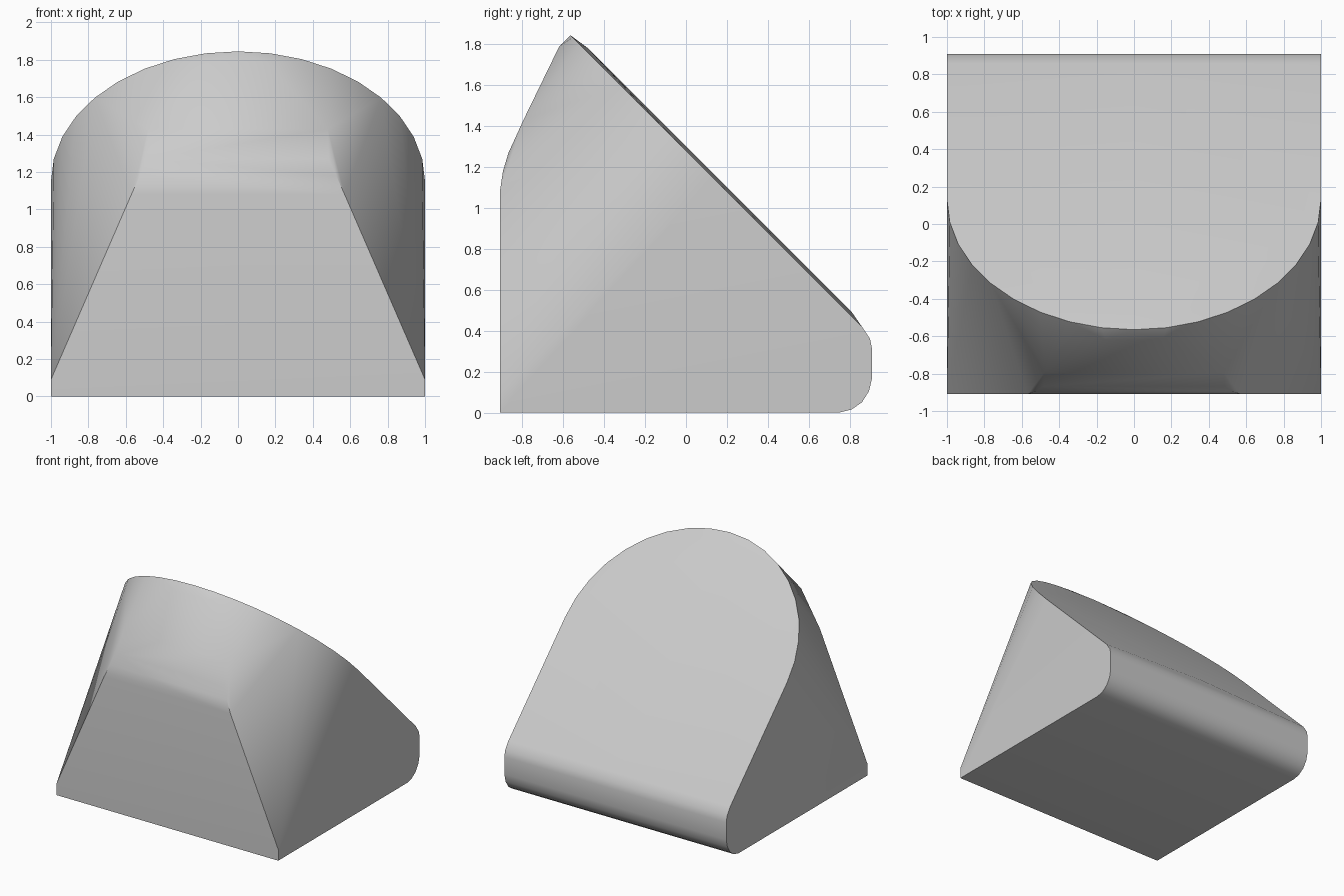
import bpy
import bmesh
from math import sin, cos, radians

cube = bpy.data.objects.get("Cube")
if cube:
    bpy.data.objects.remove(cube, do_unlink=True)

# Plain grey finish
grey = bpy.data.materials.new("light grey")
grey.use_nodes = True
colour = (0.6, 0.6, 0.6, 1)
grey.diffuse_color = colour
grey.node_tree.nodes["Principled BSDF"].inputs["Base Color"].default_value = colour

SLOPE = 1.28          # the sloping face lies near y + z = SLOPE
points = []


def mirrored(x, y, z):
    points.extend([(x, y, z), (-x, y, z)])


# Base with upright front foot and rounded back edge, as (y, z)
for y, z in [(-0.91, 0), (-0.91, 0.09), (0.75, 0), (0.81, 0.015), (0.86, 0.05),
             (0.895, 0.105), (0.91, 0.17), (0.91, 0.31), (0.9, 0.36), (0.86, 0.42)]:
    mirrored(1, y, z)

# Half-round rim of the sloping face
for step in range(10):
    a = radians(step * 10)
    y = 0.13 - 0.695 * sin(a)
    mirrored(cos(a), y, SLOPE - y)

# Slight crown down the middle of the sloping face
for y in (-0.48, 0.81):
    points.append((0, y, SLOPE + 0.022 - y))

# Front panel: bend, straight lean and rounded tip, as (x, y, z)
for p in [(0.57, -0.91, 1.08), (0.525, -0.895, 1.18), (0.485, -0.868, 1.27),
          (0.48, -0.83, 1.35), (0.48, -0.795, 1.43), (0.15, -0.62, 1.79)]:
    mirrored(*p)

# Wrap the outline into one solid wedge
bm = bmesh.new()
for p in points:
    bm.verts.new(p)
bmesh.ops.remove_doubles(bm, verts=bm.verts, dist=0.001)
hull = bmesh.ops.convex_hull(bm, input=bm.verts)
loose = [v for v in bm.verts if not v.link_faces]
bmesh.ops.delete(bm, geom=loose, context="VERTS")
bmesh.ops.dissolve_limit(bm, angle_limit=radians(0.5), verts=bm.verts, edges=bm.edges)
bmesh.ops.recalc_face_normals(bm, faces=bm.faces)

mesh = bpy.data.meshes.new("wedge_body")
bm.to_mesh(mesh)
bm.free()
mesh.materials.append(grey)
body = bpy.data.objects.new("wedge_body", mesh)
bpy.context.collection.objects.link(body)

# Smooth the rounds, keep the rim and corners crisp
bpy.ops.object.select_all(action="DESELECT")
body.select_set(True)
bpy.context.view_layer.objects.active = body
bpy.ops.object.shade_smooth_by_angle(angle=radians(30))
